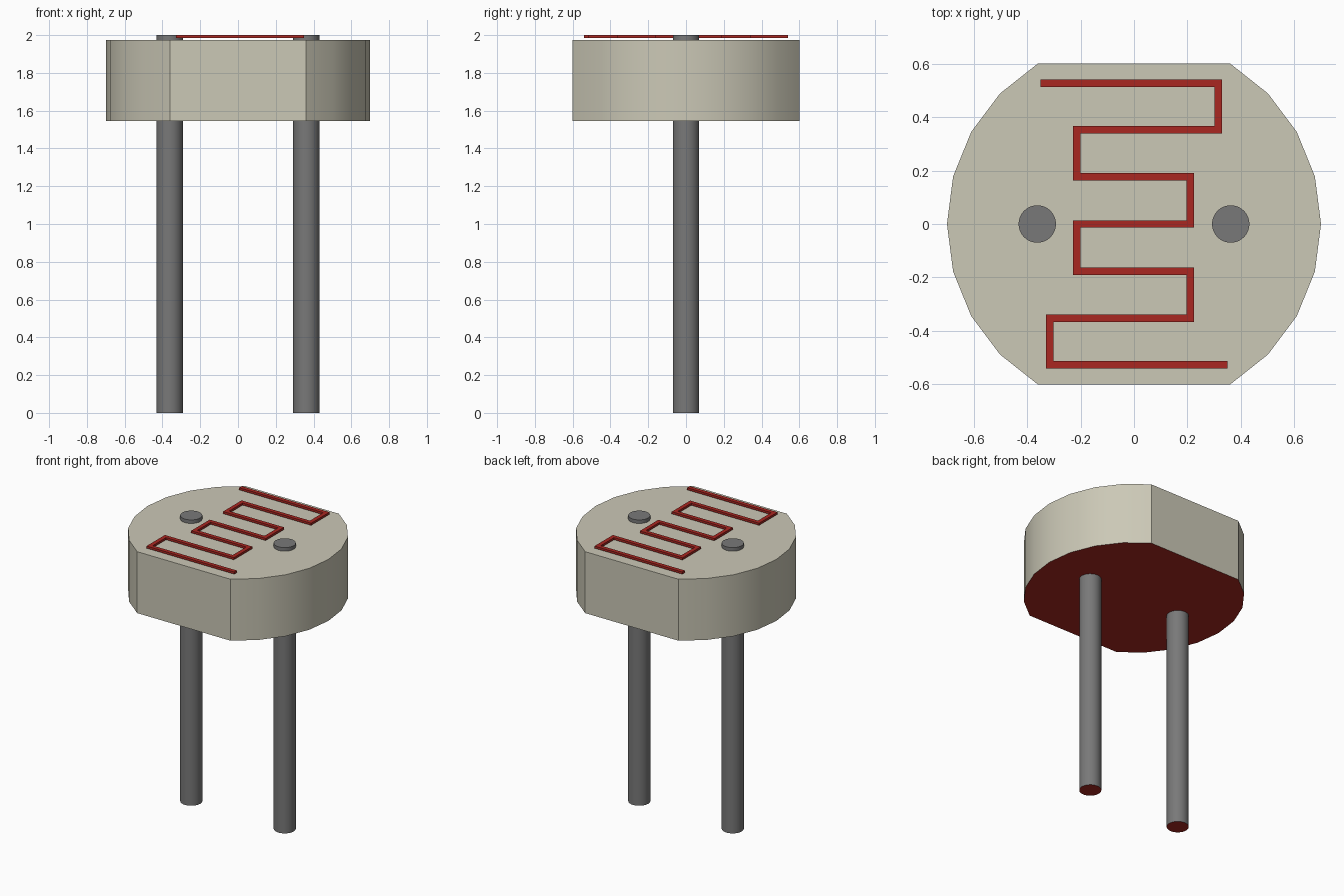
import bpy, bmesh, math
from mathutils import Vector

if "Cube" in bpy.data.objects:
    bpy.data.objects.remove(bpy.data.objects["Cube"])


def material(name, rgb):
    m = bpy.data.materials.new(name)
    m.diffuse_color = (*rgb, 1)
    m.use_nodes = True
    m.node_tree.nodes["Principled BSDF"].inputs["Base Color"].default_value = m.diffuse_color
    return m


RED = material("red", (0.40, 0.02, 0.015))
BEIGE = material("beige", (0.60, 0.58, 0.47))
GREY = material("lead_grey", (0.19, 0.19, 0.19))


def prism(name, outline, z0, z1, mats, smooth_deg=None):
    """Extrude a counter-clockwise outline; a second material goes on the underside."""
    bm = bmesh.new()
    lo = [bm.verts.new((x, y, z0)) for x, y in outline]
    hi = [bm.verts.new((x, y, z1)) for x, y in outline]
    n = len(outline)
    for i in range(n):
        j = (i + 1) % n
        bm.faces.new((lo[i], lo[j], hi[j], hi[i])).smooth = smooth_deg is not None
    bm.faces.new(hi)
    bm.faces.new(lo[::-1]).material_index = len(mats) - 1
    me = bpy.data.meshes.new(name)
    bm.to_mesh(me)
    bm.free()
    for m in mats:
        me.materials.append(m)
    if smooth_deg is not None:
        me.set_sharp_from_angle(angle=math.radians(smooth_deg))
    ob = bpy.data.objects.new(name, me)
    bpy.context.collection.objects.link(ob)
    return ob


def arc(cx, r, a0, a1, n):
    return [(cx + r * math.cos(a0 + (a1 - a0) * i / n),
             r * math.sin(a0 + (a1 - a0) * i / n)) for i in range(n + 1)]


# Body: a disc with two flats
half = math.asin(0.6 / 0.7)
outline = arc(0, 0.7, -half, half, 8) + arc(0, 0.7, math.pi - half, math.pi + half, 8)
prism("sensor_body", outline, 1.545, 1.975, [BEIGE, RED], 20)

# Leads run right through the body
for side, x in (("left", -0.362), ("right", 0.362)):
    prism(side + "_lead", arc(x, 0.07, 0, math.tau, 32)[:-1], 0, 2.0, [GREY, RED], 30)

# Meandering trace: half the path, turned 180 degrees for the other half
path = [(-0.35, 0.527), (0.315, 0.527), (0.315, 0.352), (-0.215, 0.352),
        (-0.215, 0.176), (0.21, 0.176), (0.21, 0.0)]
path += [(-0.215, 0.0), (-0.215, -0.176), (0.21, -0.176), (0.21, -0.352)]
path += [(-x, -y) for x, y in path[2::-1]]
pts = [Vector(p) for p in path]
dirs = [(b - a).normalized() for a, b in zip(pts, pts[1:])]
norms = [Vector((-d.y, d.x)) for d in dirs]
# Right-angle corners mitre by adding both neighbouring normals
offs = [norms[0]] + [a + b for a, b in zip(norms, norms[1:])] + [norms[-1]]
w = 0.014
right = [p - o * w for p, o in zip(pts, offs)]
left = [p + o * w for p, o in zip(pts, offs)]
prism("resistive_trace", right + left[::-1], 1.985, 2.0, [RED])
